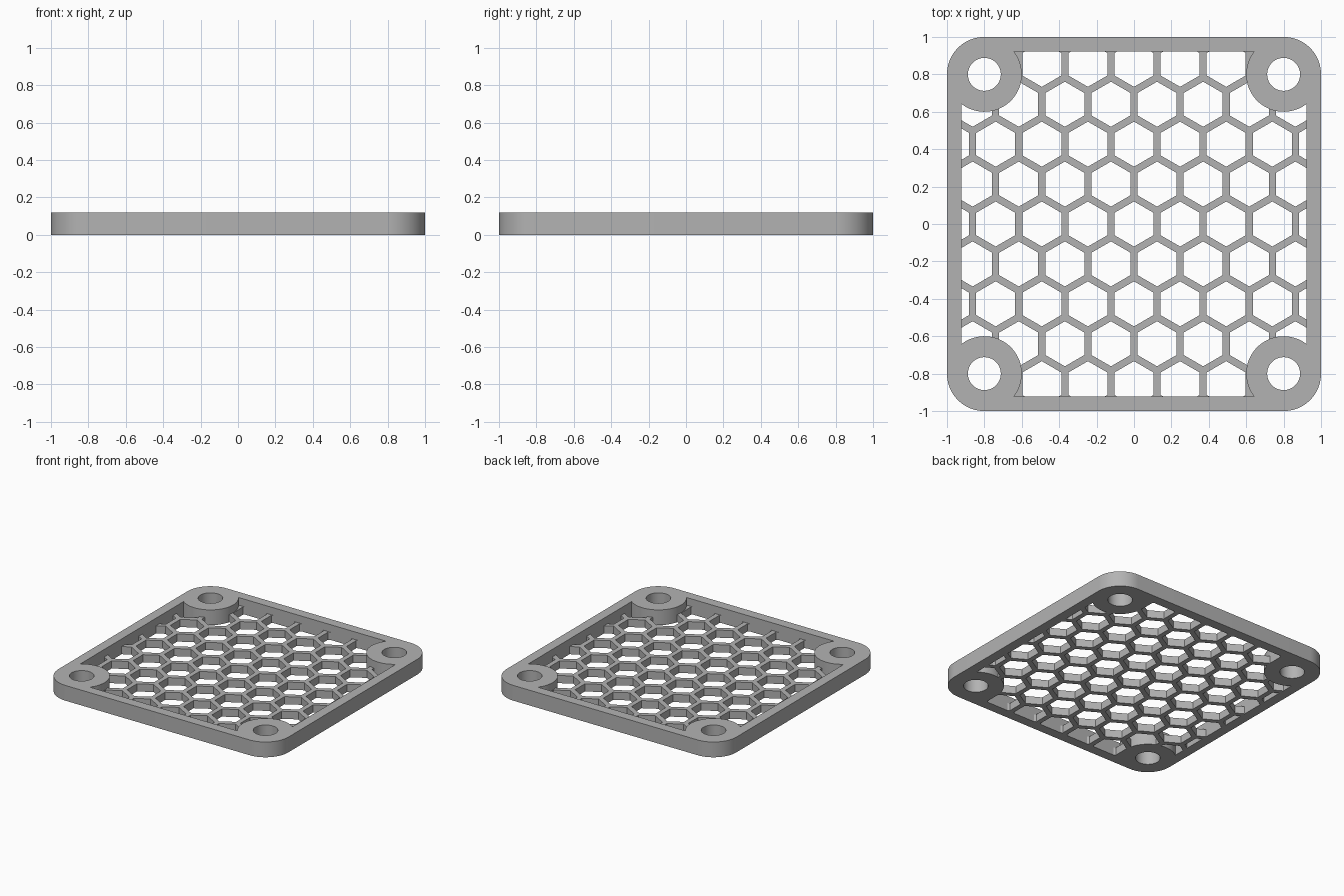
import bpy, bmesh
from math import acos, asin, cos, pi, radians, sin, sqrt
from mathutils import Matrix, Vector

HEIGHT = 0.12        # frame height
GRILL_HEIGHT = 0.06  # honeycomb thickness
BOSS = 0.8           # screw boss centre
BOSS_R = 0.2         # boss and outer corner radius
HOLE_R = 0.088
INNER = 0.923        # inside of the frame wall
PITCH = 0.2465       # honeycomb spacing
STRUT = 0.038        # honeycomb bar width

if "Cube" in bpy.data.objects:
    bpy.data.objects.remove(bpy.data.objects["Cube"])

grey = bpy.data.materials.new("grey plastic")
grey.use_nodes = True
grey.diffuse_color = (0.45, 0.45, 0.45, 1)
grey.node_tree.nodes["Principled BSDF"].inputs["Base Color"].default_value = grey.diffuse_color


def arc(cx, cy, r, start, end, steps):
    angles = [start + (end - start) * i / steps for i in range(steps + 1)]
    return [Vector((cx + r * cos(a), cy + r * sin(a), 0)) for a in angles]


def four_corners(points):
    """Repeat one corner's points around the square."""
    return [Matrix.Rotation(k * pi / 2, 3, 'Z') @ p for k in range(4) for p in points]


def opening(offset):
    """Inside outline of the frame, bulging inwards around the bosses."""
    r = BOSS_R - offset
    d = (INNER + offset - BOSS) / r
    return four_corners(arc(BOSS, BOSS, r, -acos(d), -pi - asin(d), 32))


def prisms(name, outlines, z0, z1):
    """Extrude closed outlines into one object."""
    bm = bmesh.new()
    for outline in outlines:
        face = bm.faces.new([bm.verts.new((p.x, p.y, z0)) for p in outline])
        top = bmesh.ops.extrude_face_region(bm, geom=[face])["geom"]
        moved = [v for v in top if isinstance(v, bmesh.types.BMVert)]
        bmesh.ops.translate(bm, verts=moved, vec=(0, 0, z1 - z0))
    bmesh.ops.recalc_face_normals(bm, faces=bm.faces)
    mesh = bpy.data.meshes.new(name)
    bm.to_mesh(mesh)
    bm.free()
    mesh.materials.append(grey)
    obj = bpy.data.objects.new(name, mesh)
    bpy.context.collection.objects.link(obj)
    return obj


def cut(obj, cutter):
    """Subtract the cutter, then discard it."""
    cutter.hide_render = True
    mod = obj.modifiers.new("cut", 'BOOLEAN')
    mod.operation = 'DIFFERENCE'
    mod.solver = 'EXACT'
    mod.object = cutter
    bpy.context.view_layer.objects.active = obj
    bpy.ops.object.modifier_apply(modifier=mod.name)
    bpy.data.objects.remove(cutter)


# Rounded square frame with corner bosses and screw holes
frame = prisms("frame", [four_corners(arc(BOSS, BOSS, BOSS_R, 0, pi / 2, 24))], 0, HEIGHT)
holes = four_corners([Vector((BOSS, BOSS, 0))])
cutouts = [opening(0)] + [arc(c.x, c.y, HOLE_R, 0, 2 * pi, 48)[:-1] for c in holes]
cut(frame, prisms("frame_cutter", cutouts, -0.1, HEIGHT + 0.1))

# Honeycomb grill flush with the underside, slightly sunk into the frame
grill = prisms("honeycomb_grill", [opening(0.004)], 0, GRILL_HEIGHT)
cell_r = (PITCH - STRUT) / sqrt(3)
cells = []
for row in range(-4, 5):
    for col in range(-5, 5):
        x = (col + 0.5 * (row % 2)) * PITCH
        y = row * PITCH * sqrt(3) / 2
        # Leave out cells that would lie wholly outside or under the bosses
        if abs(x) < 1.05 and not (abs(x) > 0.7 and abs(y) > 0.7):
            cells.append(arc(x, y, cell_r, pi / 6, pi / 6 + 2 * pi, 6)[:-1])
cut(grill, prisms("cell_cutter", cells, -0.1, GRILL_HEIGHT + 0.1))

# Smooth the rounded walls, keep the edges crisp
for obj in (frame, grill):
    bpy.ops.object.select_all(action='DESELECT')
    obj.select_set(True)
    bpy.context.view_layer.objects.active = obj
    bpy.ops.object.shade_smooth_by_angle(angle=radians(30))
